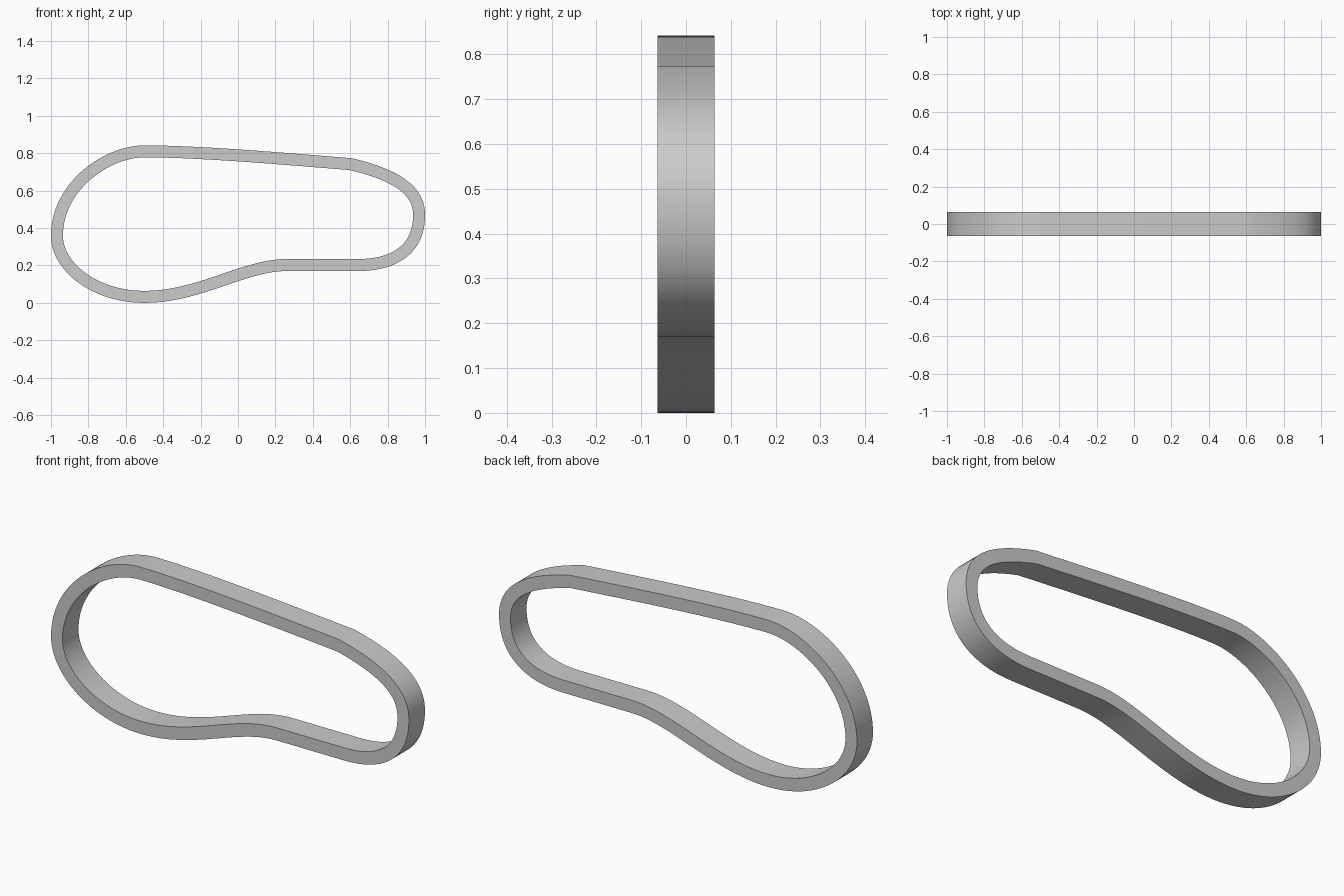
import bpy, bmesh, math
from mathutils import Vector
from mathutils.geometry import interpolate_bezier

cube = bpy.data.objects.get("Cube")
if cube:
    bpy.data.objects.remove(cube, do_unlink=True)

HALF_DEPTH = 0.064
WALL = 0.064
STEPS = 24

# Outer outline, clockwise from the left tip: knot, outgoing handle, incoming handle of the next knot
segments = [
    ((-1.0, 0.36), (-1.0, 0.64), (-0.72, 0.842)),
    ((-0.5, 0.842), (-0.2, 0.842), (0.3, 0.798)),
    ((0.61, 0.773), (0.83, 0.72), (1.0, 0.64)),
    ((1.0, 0.47), (1.0, 0.28), (0.87, 0.17)),
    ((0.64, 0.17), (0.5, 0.17), (0.4, 0.17)),
    ((0.26, 0.17), (0.04, 0.17), (-0.2, 0.0)),
    ((-0.5, 0.0), (-0.78, 0.0), (-1.0, 0.17)),
]
outer = []
for i, (knot, out_handle, in_handle) in enumerate(segments):
    end = segments[(i + 1) % len(segments)][0]
    pts = [Vector(p) for p in (knot, out_handle, in_handle, end)]
    outer += [p.to_2d() for p in interpolate_bezier(*pts, STEPS + 1)[:-1]]


def inset(loop, distance):
    """Move each point of a clockwise loop inwards, mitred at corners."""
    result = []
    for i, p in enumerate(loop):
        a = (p - loop[i - 1]).normalized()
        b = (loop[(i + 1) % len(loop)] - p).normalized()
        t = (a + b).normalized()
        result.append(p + Vector((t.y, -t.x)) * distance / max(t.dot(a), 0.5))
    return result


# Rectangular-section band following the outline
inner = inset(outer, WALL)
bm = bmesh.new()
rings = [[bm.verts.new((p.x, y, p.y)) for p in loop]
         for loop, y in ((outer, -HALF_DEPTH), (outer, HALF_DEPTH),
                         (inner, HALF_DEPTH), (inner, -HALF_DEPTH))]
n = len(outer)
for r in range(4):
    a, b = rings[r], rings[(r + 1) % 4]
    for i in range(n):
        j = (i + 1) % n
        bm.faces.new((a[i], a[j], b[j], b[i]))
bmesh.ops.recalc_face_normals(bm, faces=bm.faces)
mesh = bpy.data.meshes.new("curved_band")
bm.to_mesh(mesh)
bm.free()
band = bpy.data.objects.new("curved_band", mesh)
bpy.context.collection.objects.link(band)

# Plain grey finish
grey = bpy.data.materials.new("light_grey")
grey.use_nodes = True
colour = (0.6, 0.6, 0.6, 1.0)
grey.diffuse_color = colour
grey.node_tree.nodes["Principled BSDF"].inputs["Base Color"].default_value = colour
mesh.materials.append(grey)

# Smooth along the band, crisp along its four edges
bpy.ops.object.select_all(action="DESELECT")
band.select_set(True)
bpy.context.view_layer.objects.active = band
bpy.ops.object.shade_smooth_by_angle(angle=math.radians(30))
